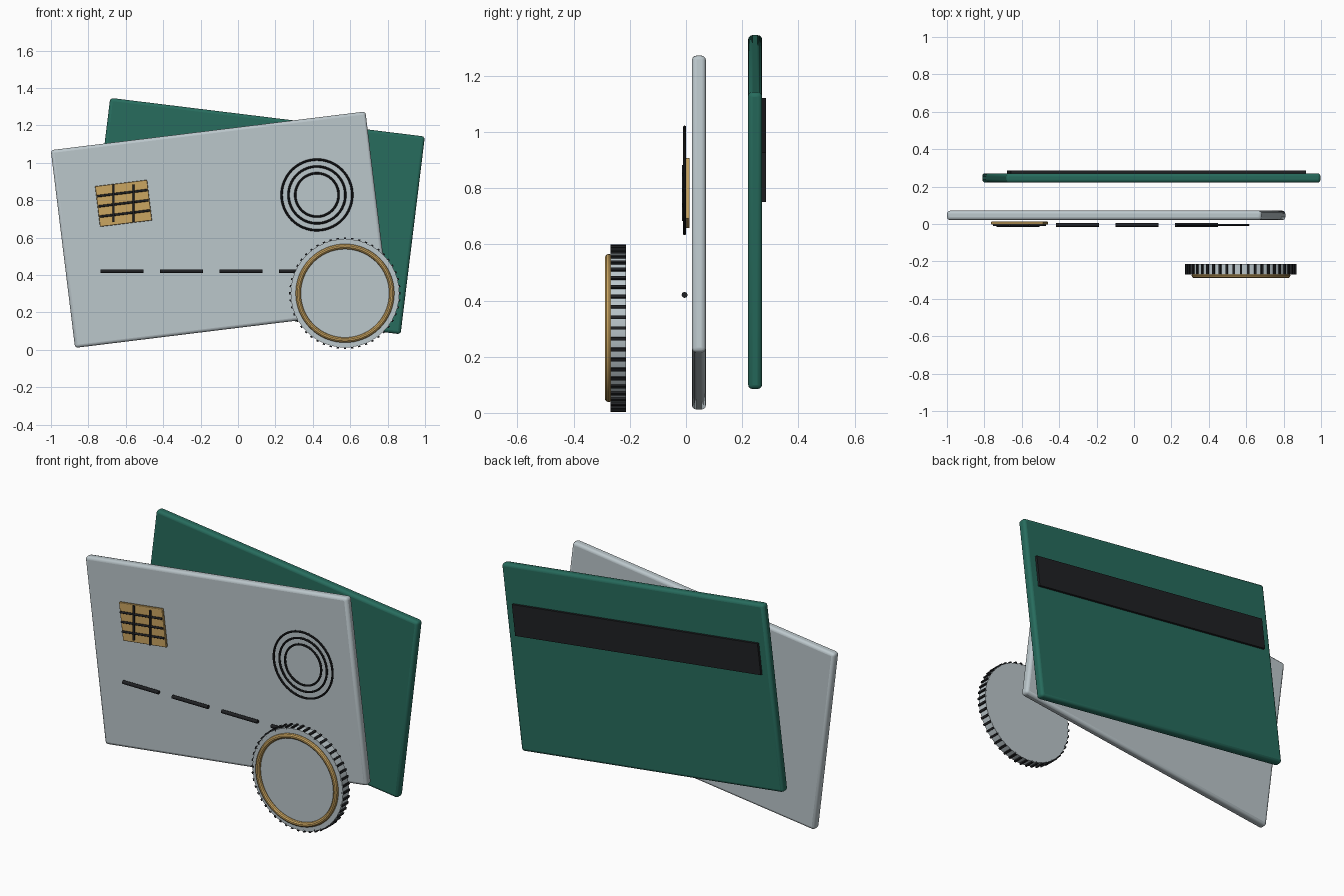
import bpy
from math import radians, pi, sin, cos

if "Cube" in bpy.data.objects:
    bpy.data.objects.remove(bpy.data.objects["Cube"])

TILT = radians(7)


def material(name, rgb):
    m = bpy.data.materials.new(name)
    m.diffuse_color = (*rgb, 1)
    m.use_nodes = True
    m.node_tree.nodes["Principled BSDF"].inputs["Base Color"].default_value = m.diffuse_color
    return m


silver = material("silver", (0.50, 0.57, 0.60))
green = material("green", (0.02, 0.15, 0.11))
gold = material("gold", (0.60, 0.38, 0.12))
dark = material("dark", (0.014, 0.015, 0.017))


def finish(name, mat):
    o = bpy.context.object
    o.name = name
    o.data.materials.append(mat)
    bpy.ops.object.shade_smooth_by_angle(angle=radians(35))
    return o


def box(name, loc, size, mat, tilt=0, bevel=0, segments=3):
    bpy.ops.mesh.primitive_cube_add(size=1, location=loc)
    o = bpy.context.object
    o.scale = size
    bpy.ops.object.transform_apply(location=False, rotation=False, scale=True)
    o.rotation_euler.y = tilt
    if bevel:
        b = o.modifiers.new("bevel", 'BEVEL')
        b.width, b.segments = bevel, segments
    return finish(name, mat)


def ring(name, loc, major, minor, mat):
    bpy.ops.mesh.primitive_torus_add(location=loc, rotation=(pi / 2, 0, 0), major_radius=major,
                                     minor_radius=minor, major_segments=64, minor_segments=10)
    return finish(name, mat)


def rod(name, loc, length, radius, mat, rot):
    bpy.ops.mesh.primitive_cylinder_add(vertices=12, radius=radius, depth=length,
                                        location=loc, rotation=rot)
    return finish(name, mat)


# Two crossed cards, the rear one with its magnetic stripe
box("front_card", (-0.095, 0.046, 0.642), (1.695, 0.05, 1.065), silver, -TILT, 0.016)
box("back_card", (0.093, 0.246, 0.715), (1.695, 0.05, 1.065), green, TILT, 0.016)
box("magnetic_stripe", (0.12, 0.277, 0.936), (1.59, 0.016, 0.178), dark, TILT)

# Chip with contact lines
cx, cz = -0.612, 0.783
box("chip", (cx, 0.005, cz), (0.28, 0.015, 0.218), gold, -TILT, 0.003, 2)
for i in (-1, 0, 1):
    d = 0.055 * i
    rod(f"chip_line_across_{i + 2}", (cx - d * sin(TILT), -0.006, cz + d * cos(TILT)),
        0.27, 0.006, dark, (0, pi / 2 - TILT, 0))
for i, x in enumerate((-0.053, 0.053)):
    rod(f"chip_line_upright_{i + 1}", (cx + x, -0.008, cz), 0.2, 0.006, dark, (0, 0, 0))

# Contactless rings
for i, r in enumerate((0.116, 0.152, 0.189)):
    ring(f"contactless_ring_{i + 1}", (0.422, -0.005, 0.828), r, 0.006, dark)

# Row of number dashes
for i in range(4):
    rod(f"number_dash_{i + 1}", (-0.62 + 0.318 * i, -0.005, 0.42), 0.23, 0.0105, dark,
        (0, pi / 2, 0))

# Coin with gold rim and milled edge
kx, ky, kz, kr = 0.572, -0.241, 0.302, 0.29
bpy.ops.mesh.primitive_cylinder_add(vertices=96, radius=kr, depth=0.056,
                                    location=(kx, ky, kz), rotation=(pi / 2, 0, 0))
finish("coin", silver)
ring("coin_rim", (kx, -0.275, kz), 0.25, 0.014, gold)
TEETH = 48
for i in range(TEETH):
    a = 2 * pi * i / TEETH
    box(f"coin_ridge_{i + 1}", (kx + kr * sin(a), ky, kz + kr * cos(a)),
        (0.012, 0.056, 0.016), dark, a)
